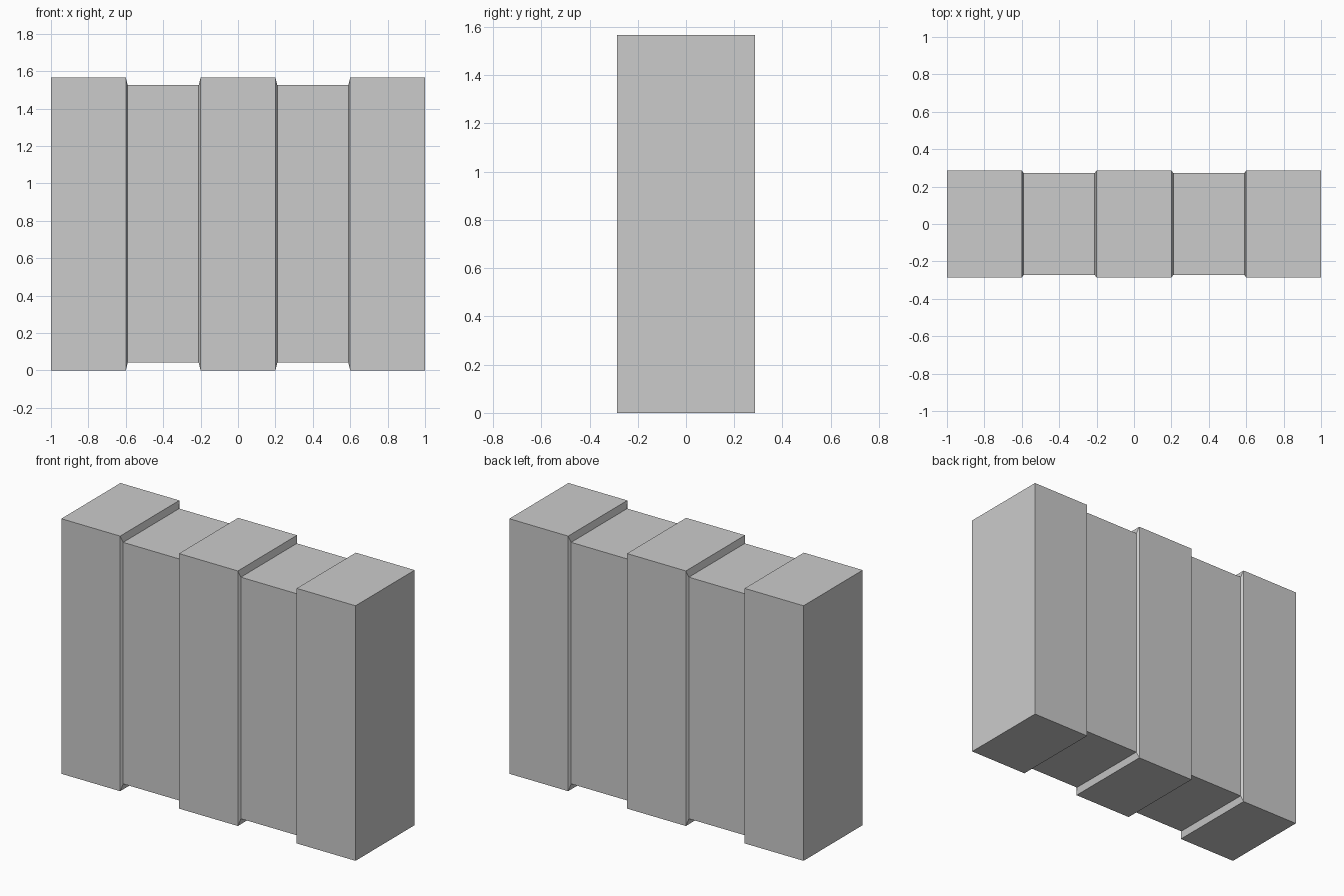
import bpy, bmesh

if "Cube" in bpy.data.objects:
    bpy.data.objects.remove(bpy.data.objects["Cube"])

HALF_Y, HEIGHT, SHRINK, BEVEL = 0.287, 1.567, 0.947, 0.01

# Rectangular rings along x: (x position, section scale); two recessed bands
stations = [(-1.0, 1.0)]
for start, end in ((-0.6, -0.2), (0.2, 0.6)):
    stations += [(start, 1.0), (start + BEVEL, SHRINK),
                 (end - BEVEL, SHRINK), (end, 1.0)]
stations.append((1.0, 1.0))

bm = bmesh.new()
rings = []
for x, s in stations:
    rings.append([bm.verts.new((x, sy * HALF_Y * s, HEIGHT / 2 * (1 + sz * s)))
                  for sy, sz in ((-1, -1), (1, -1), (1, 1), (-1, 1))])

# Side walls between neighbouring rings
for a, b in zip(rings, rings[1:]):
    for i in range(4):
        j = (i + 1) % 4
        bm.faces.new((a[i], a[j], b[j], b[i]))

# End caps
bm.faces.new(rings[0])
bm.faces.new(rings[-1])
bmesh.ops.recalc_face_normals(bm, faces=bm.faces)

mesh = bpy.data.meshes.new("ribbed_block")
bm.to_mesh(mesh)
bm.free()
bpy.context.collection.objects.link(bpy.data.objects.new("ribbed_block", mesh))
